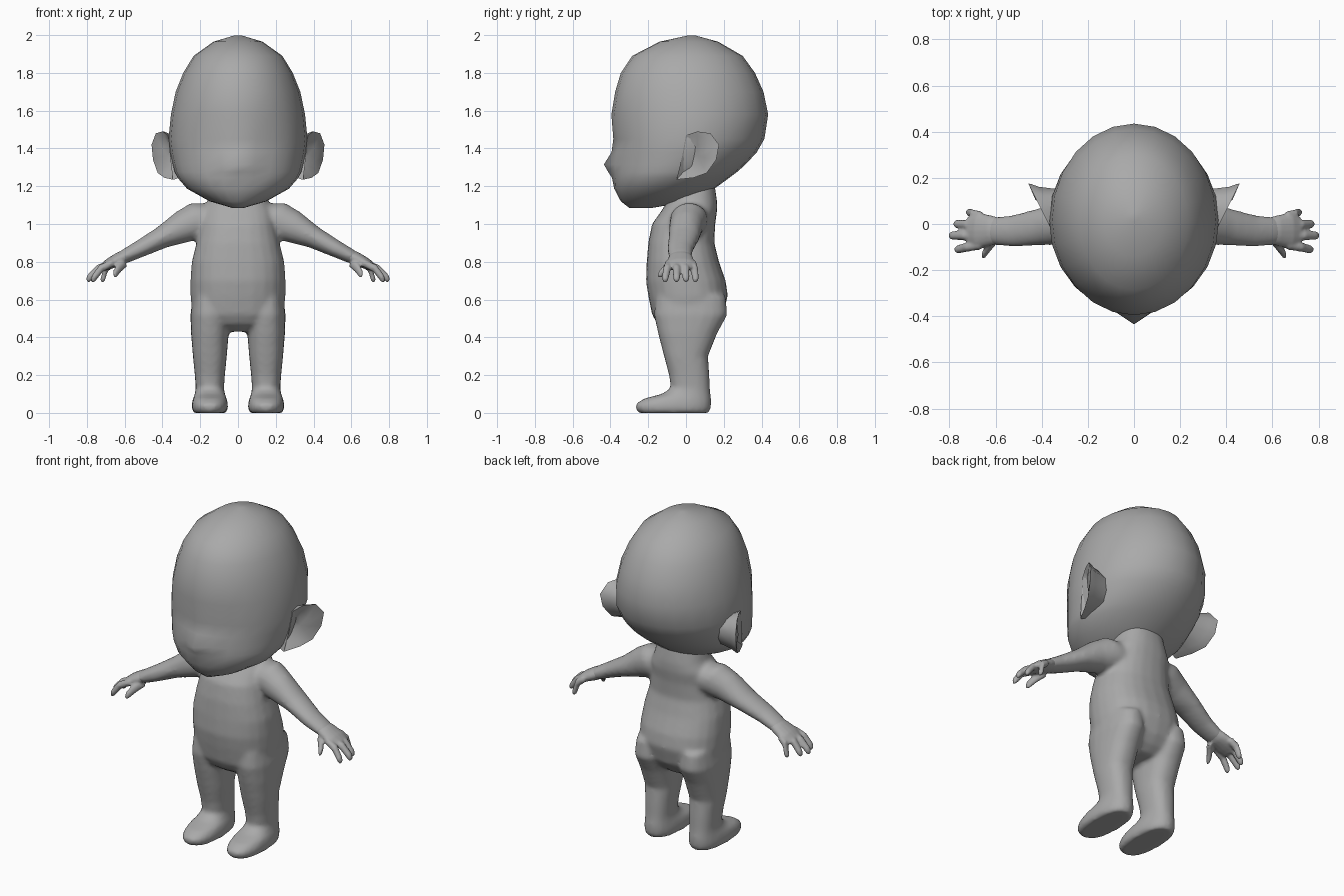
import bpy, bmesh, math
from mathutils import Vector

cube = bpy.data.objects.get("Cube")
if cube:
    bpy.data.objects.remove(cube)

grey = bpy.data.materials.new("plain grey")
grey.use_nodes = True
grey.diffuse_color = (0.4, 0.4, 0.4, 1)
grey.node_tree.nodes["Principled BSDF"].inputs["Base Color"].default_value = (0.4, 0.4, 0.4, 1)


def ring(center, u, v, sides, power=1.0):
    """Points of a rounded cross-section spanned by the half-axes u and v."""
    def soft(t):
        return math.copysign(abs(t) ** power, t)
    angles = [2 * math.pi * i / sides for i in range(sides)]
    return [Vector(center) + Vector(u) * soft(math.cos(a)) + Vector(v) * soft(math.sin(a))
            for a in angles]


def loft(bm, rings):
    """Skin a closed tube through the rings, with capped ends."""
    rows = [[bm.verts.new(p) for p in r] for r in rings]
    n = len(rows[0])
    for low, high in zip(rows, rows[1:]):
        for i in range(n):
            bm.faces.new((low[i], low[(i + 1) % n], high[(i + 1) % n], high[i]))
    for row, other in ((rows[0], False), (rows[-1], True)):
        middle = bm.verts.new(sum((v.co for v in row), Vector()) / n)
        for i in range(n):
            bm.faces.new((row[i], row[(i + 1) % n], middle))


def upright(sections, sides, power=1.0, cx=0.0):
    """Rings stacked in z from (z, half width, front y, back y)."""
    return [ring((cx, (f + b) / 2, z), (w, 0, 0), (0, (b - f) / 2, 0), sides, power)
            for z, w, f, b in sections]


def sideways(sections, sides, s):
    """Rings along a drooping arm from (x, y, z, y radius, thickness)."""
    return [ring((s * x, y, z), (0, ry, 0), (s * 0.47 * rz, 0, 0.88 * rz), sides)
            for x, y, z, ry, rz in sections]


def finish(bm, name, voxel=0, smooth=0):
    bmesh.ops.recalc_face_normals(bm, faces=bm.faces)
    mesh = bpy.data.meshes.new(name)
    bm.to_mesh(mesh)
    bm.free()
    mesh.materials.append(grey)
    ob = bpy.data.objects.new(name, mesh)
    bpy.context.collection.objects.link(ob)
    bpy.ops.object.select_all(action='DESELECT')
    ob.select_set(True)
    bpy.context.view_layer.objects.active = ob
    if voxel:
        blend = ob.modifiers.new("blend", 'REMESH')
        blend.mode = 'VOXEL'
        blend.voxel_size = voxel
        relax = ob.modifiers.new("relax", 'SMOOTH')
        relax.iterations = smooth
        for m in ("blend", "relax"):
            bpy.ops.object.modifier_apply(modifier=m)
    bpy.ops.object.shade_smooth()
    return ob


# Head: stacked sections, with the nose and eye hollows shaped afterwards
HEAD = [
    (1.085, 0.03, -0.30, -0.18), (1.12, 0.15, -0.345, 0.02), (1.187, 0.27, -0.38, 0.15),
    (1.245, 0.32, -0.385, 0.23), (1.275, 0.335, -0.385, 0.27), (1.315, 0.345, -0.385, 0.315),
    (1.38, 0.36, -0.385, 0.375), (1.45, 0.368, -0.385, 0.415), (1.58, 0.355, -0.395, 0.435),
    (1.70, 0.33, -0.375, 0.41), (1.80, 0.29, -0.345, 0.365), (1.89, 0.235, -0.285, 0.30),
    (1.965, 0.13, -0.14, 0.17), (1.998, 0.02, 0.01, 0.05),
]
bm = bmesh.new()
loft(bm, upright(HEAD, 24))
for v in bm.verts:
    if v.co.y < -0.2:
        x, z = abs(v.co.x), v.co.z
        nose = 0.05 * math.exp(-(x / 0.05) ** 2 - ((z - 1.315) / 0.05) ** 2)
        eyes = 0.025 * math.exp(-((x - 0.14) / 0.07) ** 2 - ((z - 1.43) / 0.05) ** 2)
        v.co.y += eyes - nose
finish(bm, "head")

# Ears: cupped shells that flare outwards towards the back
EAR = [(-0.05, 1.235), (-0.02, 1.36), (0.0, 1.47), (0.06, 1.49), (0.13, 1.48),
       (0.175, 1.42), (0.16, 1.34), (0.11, 1.27), (0.04, 1.245)]
for s, side in ((1, "left"), (-1, "right")):
    def ear_ring(scale, drop, base=None):
        points = []
        for y, z in EAR:
            x = 0.37 + 0.5 * y - drop if base is None else base
            points.append(Vector((s * x, 0.06 + (y - 0.06) * scale, 1.36 + (z - 1.36) * scale)))
        return points
    bm = bmesh.new()
    loft(bm, [ear_ring(0.75, 0, 0.29), ear_ring(0.88, 0.045), ear_ring(0.99, 0.01),
              ear_ring(1.0, 0.0), ear_ring(0.8, 0.01), ear_ring(0.4, 0.03)])
    finish(bm, side + "_ear")
    bpy.ops.object.shade_smooth_by_angle(angle=math.radians(60))

# Body: trunk, legs with feet, and arms blended into one skin
TRUNK = [
    (0.43, 0.09, -0.09, 0.11), (0.47, 0.20, -0.15, 0.16), (0.52, 0.24, -0.18, 0.195),
    (0.62, 0.252, -0.20, 0.222), (0.70, 0.252, -0.212, 0.21), (0.80, 0.245, -0.208, 0.175),
    (0.90, 0.22, -0.20, 0.15), (1.00, 0.20, -0.18, 0.155), (1.07, 0.19, -0.13, 0.165),
    (1.12, 0.16, -0.10, 0.165), (1.22, 0.13, -0.07, 0.15),
]
LEG = [
    (0.0, 0.085, -0.25, 0.12), (0.015, 0.095, -0.265, 0.13), (0.045, 0.097, -0.27, 0.134),
    (0.075, 0.09, -0.225, 0.134), (0.10, 0.08, -0.13, 0.13), (0.13, 0.075, -0.08, 0.127),
    (0.20, 0.08, -0.09, 0.124), (0.30, 0.09, -0.117, 0.117), (0.42, 0.10, -0.148, 0.165),
    (0.52, 0.103, -0.17, 0.22), (0.62, 0.09, -0.16, 0.21),
]
ARM = [
    (0.10, 0.02, 1.03, 0.10, 0.09), (0.20, 0.015, 1.02, 0.10, 0.105),
    (0.29, 0.0, 0.985, 0.09, 0.088), (0.40, -0.01, 0.93, 0.082, 0.06),
    (0.52, -0.03, 0.868, 0.07, 0.046), (0.60, -0.03, 0.828, 0.062, 0.038),
    (0.66, -0.03, 0.80, 0.05, 0.022),
]
bm = bmesh.new()
loft(bm, upright(TRUNK, 24, 0.85))
for s in (1, -1):
    loft(bm, upright(LEG, 20, 0.85, cx=0.149 * s))
    loft(bm, sideways(ARM, 16, s))
finish(bm, "body", voxel=0.013, smooth=6)

# Hands: palm, four curved fingers and a thumb
PALM = [
    (0.56, -0.03, 0.847, 0.05, 0.03), (0.62, -0.028, 0.818, 0.066, 0.037),
    (0.68, -0.028, 0.79, 0.078, 0.03), (0.72, -0.03, 0.768, 0.06, 0.02),
]
FINGERS = [(0.035, 0.05, 0.73), (-0.005, 0.0, 0.785), (-0.05, -0.05, 0.805), (-0.09, -0.11, 0.78)]
for s, side in ((1, "left"), (-1, "right")):
    bm = bmesh.new()
    loft(bm, sideways(PALM, 16, s))
    for root, tip, reach in FINGERS:
        path = [(0.66, root, 0.797, 0.02, 0.02),
                ((0.67 + reach) / 2, (root + tip) / 2, 0.765, 0.021, 0.021),
                (reach - 0.017, tip, 0.715, 0.019, 0.019),
                (reach - 0.006, tip, 0.698, 0.012, 0.012)]
        loft(bm, sideways(path, 10, s))
    thumb = [(0.60, -0.06, 0.80, 0.028, 0.028), (0.63, -0.10, 0.768, 0.024, 0.024),
             (0.65, -0.13, 0.738, 0.02, 0.02), (0.655, -0.14, 0.722, 0.011, 0.011)]
    loft(bm, sideways(thumb, 10, s))
    finish(bm, side + "_hand", voxel=0.007, smooth=3)
